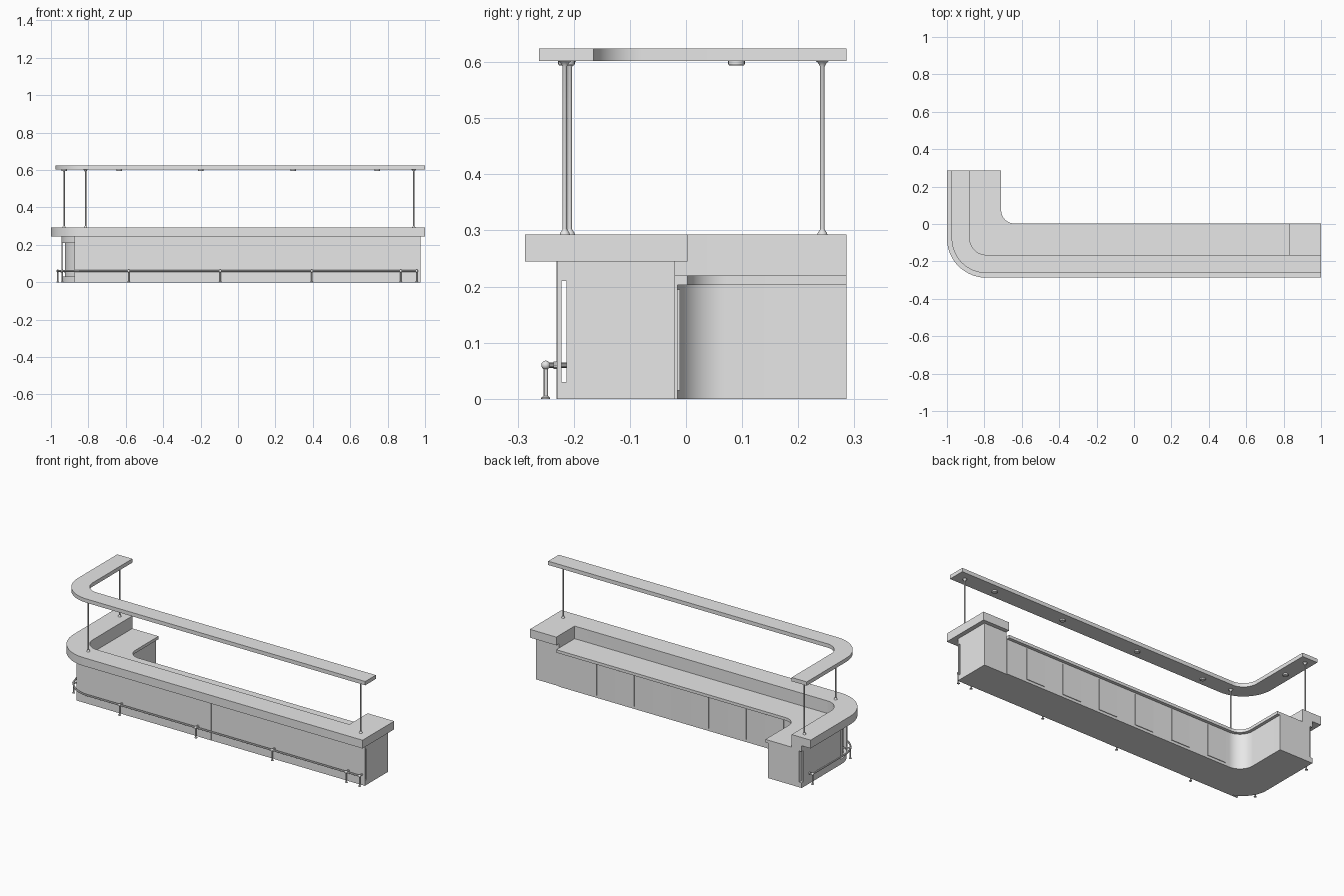
import bpy, bmesh, math
from mathutils import Vector

cube = bpy.data.objects.get("Cube")
if cube:
    bpy.data.objects.remove(cube)

grey = bpy.data.materials.new("plain_grey")
grey.use_nodes = True
COLOUR = (0.8, 0.8, 0.8, 1)
grey.diffuse_color = COLOUR
grey.node_tree.nodes["Principled BSDF"].inputs["Base Color"].default_value = COLOUR

LEFT, FRONT, BACK, CORNER = -1.0, -0.287, 0.286, 0.21


def finish(name, bm):
    bmesh.ops.recalc_face_normals(bm, faces=bm.faces)
    mesh = bpy.data.meshes.new(name)
    bm.to_mesh(mesh)
    bm.free()
    mesh.materials.append(grey)
    obj = bpy.data.objects.new(name, mesh)
    bpy.context.scene.collection.objects.link(obj)
    bpy.ops.object.select_all(action="DESELECT")
    obj.select_set(True)
    bpy.context.view_layer.objects.active = obj
    bpy.ops.object.shade_smooth_by_angle(angle=math.radians(30))
    return obj


def box(name, x0, x1, y0, y1, z0, z1):
    bm = bmesh.new()
    bmesh.ops.create_cube(bm, size=1)
    for v in bm.verts:
        v.co = ((x0, x1)[v.co.x > 0], (y0, y1)[v.co.y > 0], (z0, z1)[v.co.z > 0])
    return finish(name, bm)


def bend(d, right, back=BACK, radius=None, steps=20):
    """L-shaped line set in by d from the counter's outer edge."""
    r = radius or CORNER - d
    x, y = LEFT + d, FRONT + d
    pts = [(right, y)]
    for i in range(steps + 1):
        a = math.pi / 2 * i / steps
        pts.append((x + r - r * math.sin(a), y + r - r * math.cos(a)))
    return pts + [(x, back)]


def band(name, outer, inner, z0, z1):
    """Slab filled between two L-shaped lines with equal point counts."""
    bm = bmesh.new()
    rings = []
    for (ax, ay), (bx, by) in zip(outer, inner):
        rings.append([bm.verts.new(p) for p in
                      ((ax, ay, z0), (bx, by, z0), (bx, by, z1), (ax, ay, z1))])
    for r, s in zip(rings, rings[1:]):
        for i in range(4):
            j = (i + 1) % 4
            bm.faces.new((r[i], r[j], s[j], s[i]))
    bm.faces.new(rings[0])
    bm.faces.new(rings[-1])
    return finish(name, bm)


def tube(name, pts, radius):
    """Round bar swept along a path."""
    curve = bpy.data.curves.new(name, "CURVE")
    curve.dimensions = "3D"
    curve.bevel_depth = radius
    curve.bevel_resolution = 3
    curve.use_fill_caps = True
    line = curve.splines.new("POLY")
    line.points.add(len(pts) - 1)
    for p, co in zip(line.points, pts):
        p.co = (*co, 1)
    temp = bpy.data.objects.new(name + "_path", curve)
    mesh = bpy.data.meshes.new_from_object(temp)
    bpy.data.objects.remove(temp)
    bm = bmesh.new()
    bm.from_mesh(mesh)
    bpy.data.meshes.remove(mesh)
    return finish(name, bm)


def lathe(name, x, y, profile, sides=16):
    """Upright turned part from (radius, height) pairs."""
    bm = bmesh.new()
    rings = [[bm.verts.new((x + r * math.cos(math.tau * i / sides),
                            y + r * math.sin(math.tau * i / sides), z))
              for i in range(sides)] for r, z in profile]
    for a, b in zip(rings, rings[1:]):
        for i in range(sides):
            j = (i + 1) % sides
            bm.faces.new((a[i], a[j], b[j], b[i]))
    bm.faces.new(rings[0])
    bm.faces.new(rings[-1])
    return finish(name, bm)


# Counter body, raised bar wall and end block
END, BLOCK = 0.975, 0.83
band("counter_body", bend(0.074, BLOCK), bend(0.272, BLOCK, radius=0.085), 0, 0.203)
band("bar_wall", bend(0.074, BLOCK), bend(0.122, BLOCK), 0.203, 0.245)
box("end_block", BLOCK, END, -0.213, -0.02, 0, 0.245)

# Bar top, its wide end and the lower worktop
band("bar_top", bend(0, 1), bend(0.122, 1), 0.245, 0.293)
box("bar_top_end", BLOCK, 1, FRONT + 0.122, 0.003, 0.245, 0.293)
band("worktop", bend(0.12, BLOCK), bend(0.29, BLOCK, radius=0.07), 0.203, 0.22)

# Rails that hold the cladding clear of the body
band("plinth_strip", bend(0.057, END), bend(0.075, END), 0, 0.03)
band("top_strip", bend(0.057, END), bend(0.075, END), 0.21, 0.245)

# Front cladding: wide panels and narrow pilasters
edges = [-0.875, -0.575, -0.505, -0.08, -0.01, 0.405, 0.48, 0.875, 0.945, END]
for i, (a, b) in enumerate(zip(edges, edges[1:])):
    pilaster = i % 2
    box("front_pilaster" if pilaster else "front_panel", a, b,
        -0.231 if pilaster else -0.23, -0.222, 0, 0.245)
box("side_panel", -0.943, -0.935, -0.07, 0.27, 0, 0.245)

# Cupboard doors on the working side
for i in range(6):
    x = 0.70 - 0.24 * i
    box("cupboard_door", x - 0.118, x, -0.016, -0.011, 0.015, 0.195)

# Canopy
band("canopy", bend(0.025, 1), bend(0.122, 1), 0.602, 0.624)

# Canopy poles with flared ends
for x, y in ((-0.815, -0.207), (0.94, -0.216), (-0.93, 0.243)):
    lathe("canopy_pole", x, y, [(0.009, 0.293), (0.008, 0.296), (0.004, 0.302),
                                (0.004, 0.592), (0.008, 0.599), (0.012, 0.602)])

# Downlights under the canopy
for x, y in ((-0.635, -0.213), (-0.2, -0.213), (0.295, -0.213), (0.745, -0.213), (-0.93, 0.09)):
    lathe("downlight", x, y, [(0.013, 0.594), (0.015, 0.597), (0.015, 0.602)])

# Foot rail around the front and side
RAIL_Z = 0.06
tube("foot_rail", [(x, y, RAIL_Z) for x, y in bend(0.037, 0.96, back=0.22)], 0.005)

# Rail posts, each with a joint and a bracket back to the body
supports = [(x, -0.25, 0, 1) for x in (0.955, 0.87, 0.395, -0.095, -0.585)]
supports += [(-0.94, -0.163, 0.867, 0.497), (-0.963, 0.215, 1, 0)]
for x, y, dx, dy in supports:
    lathe("rail_post", x, y, [(0.008, 0), (0.008, 0.002), (0.004, 0.005), (0.004, RAIL_Z)], 12)
    base = Vector((x, y, RAIL_Z))
    inward = Vector((dx, dy, 0))
    tube("rail_bracket", [base, base + inward * 0.04], 0.004)
    tube("rail_flange", [base + inward * 0.014, base + inward * 0.02], 0.007)
    bm = bmesh.new()
    bmesh.ops.create_uvsphere(bm, u_segments=12, v_segments=8, radius=0.008)
    bmesh.ops.translate(bm, verts=bm.verts, vec=base)
    finish("rail_joint", bm)
